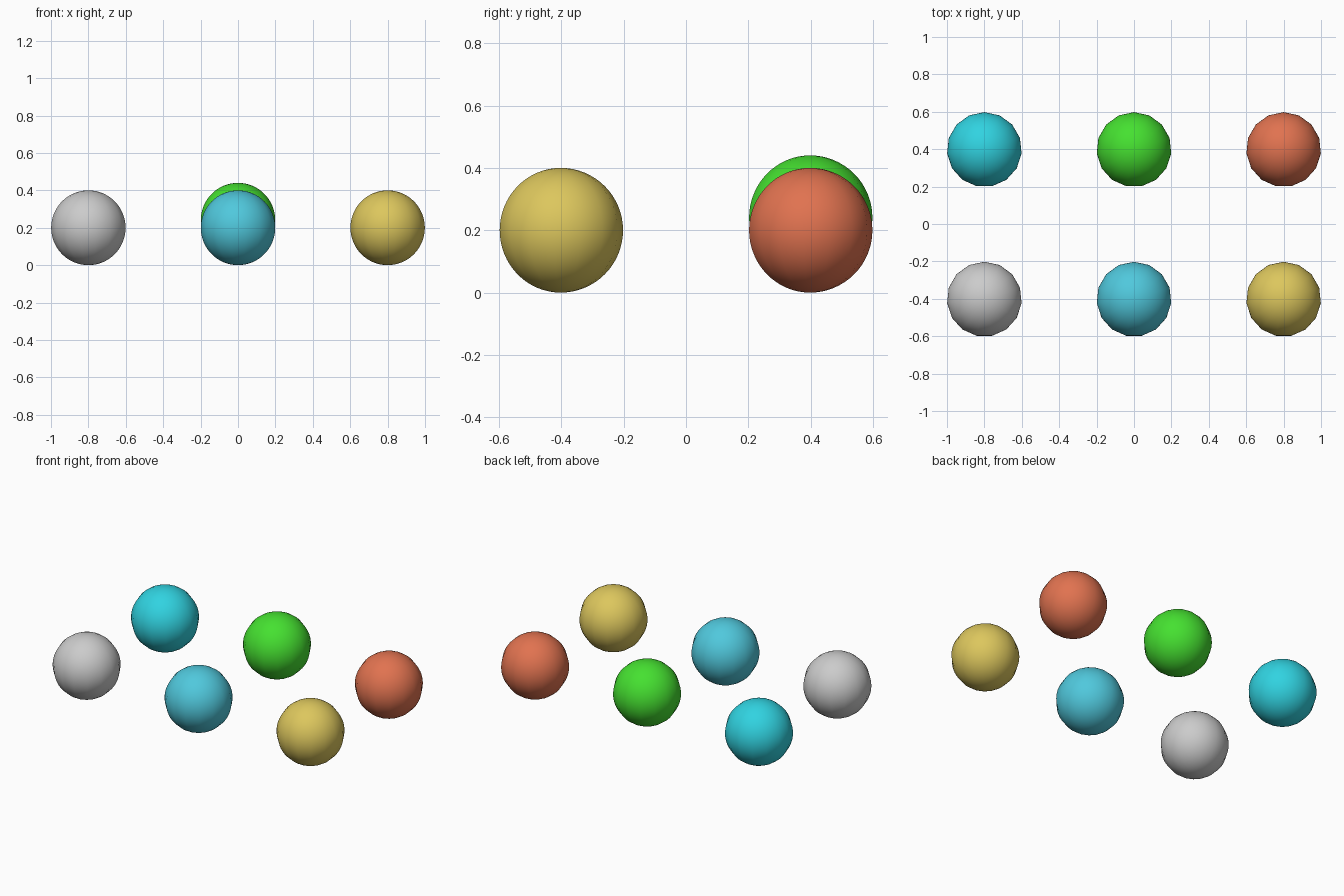
import bpy

if "Cube" in bpy.data.objects:
    bpy.data.objects.remove(bpy.data.objects["Cube"])

R = 0.2

# name, x, y, z, colour (None = grey)
BALLS = [
    ("front_left_ball", -0.8, -0.4, 0.2, None),
    ("front_middle_ball", 0.0, -0.4, 0.2, (0.08, 0.58, 0.72)),
    ("front_right_ball", 0.8, -0.4, 0.2, (0.72, 0.57, 0.11)),
    ("back_left_ball", -0.8, 0.4, 0.2, (0.03, 0.65, 0.75)),
    ("back_middle_ball", 0.0, 0.4, 0.24, (0.06, 0.75, 0.03)),
    ("back_right_ball", 0.8, 0.4, 0.2, (0.75, 0.17, 0.08)),
]


def add_ball(name, x, y, z, colour):
    # 15 sides around with fine rings, centred front to back
    bpy.ops.mesh.primitive_uv_sphere_add(segments=15, ring_count=32, radius=R,
                                         location=(x, y - 0.002, z))
    ball = bpy.context.object
    ball.name = name
    bpy.ops.object.shade_smooth()
    if colour:
        mat = bpy.data.materials.new(name + "_colour")
        mat.diffuse_color = (*colour, 1)
        mat.use_nodes = True
        mat.node_tree.nodes["Principled BSDF"].inputs["Base Color"].default_value = mat.diffuse_color
        ball.data.materials.append(mat)


for spec in BALLS:
    add_ball(*spec)
